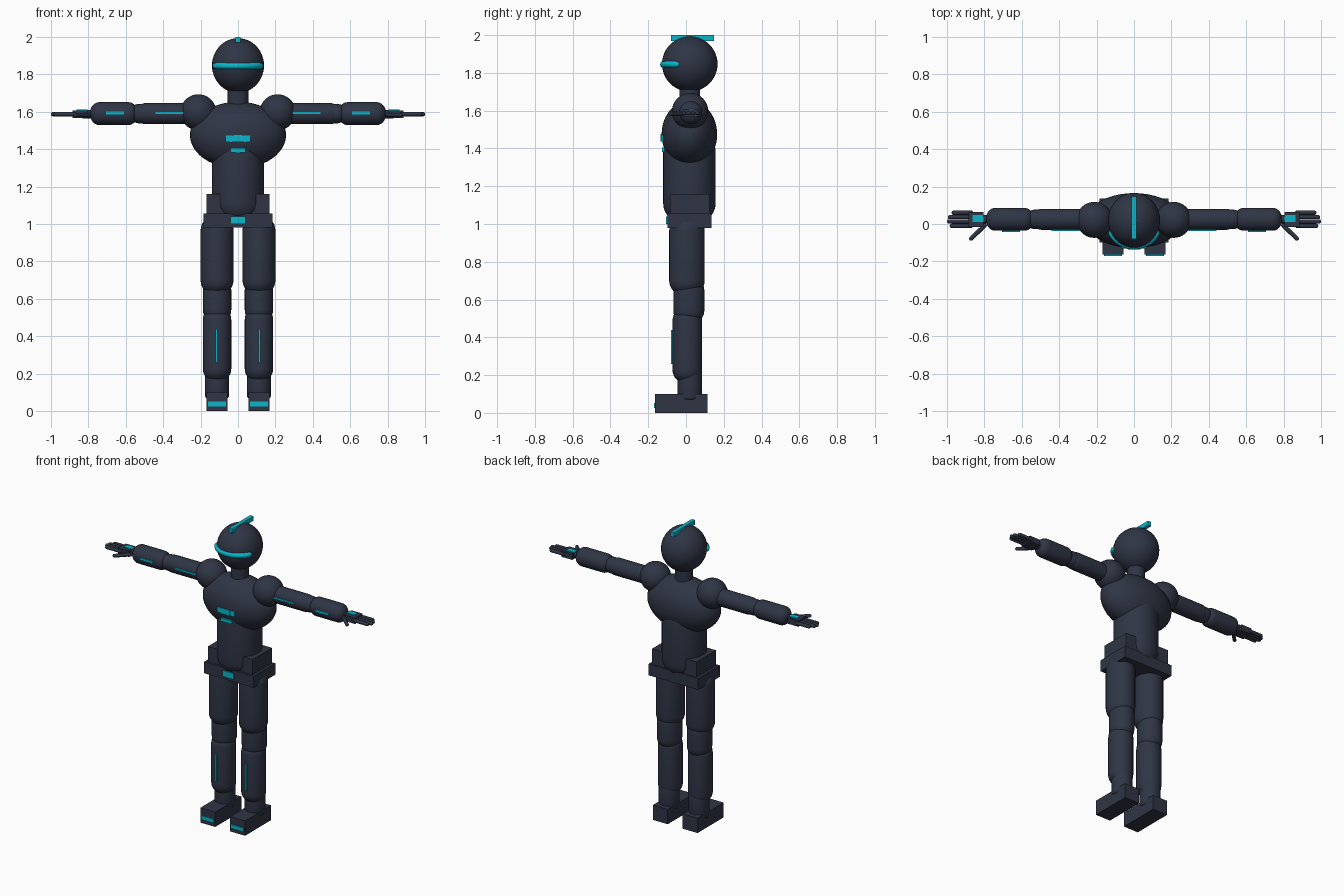
import bpy, bmesh, math
from mathutils import Vector

if "Cube" in bpy.data.objects:
    bpy.data.objects.remove(bpy.data.objects["Cube"])


def material(name, rgb):
    m = bpy.data.materials.new(name)
    m.diffuse_color = (*rgb, 1)
    m.use_nodes = True
    m.node_tree.nodes["Principled BSDF"].inputs["Base Color"].default_value = m.diffuse_color
    return m


NAVY = material("dark navy", (0.029, 0.036, 0.06))
CYAN = material("glow cyan", (0.003, 0.47, 0.6))


def finish(name, bm, mat, smooth=True):
    bmesh.ops.recalc_face_normals(bm, faces=bm.faces)
    me = bpy.data.meshes.new(name)
    bm.to_mesh(me)
    bm.free()
    me.materials.append(mat)
    ob = bpy.data.objects.new(name, me)
    bpy.context.collection.objects.link(ob)
    if smooth:
        bpy.ops.object.select_all(action='DESELECT')
        ob.select_set(True)
        bpy.context.view_layer.objects.active = ob
        bpy.ops.object.shade_smooth_by_angle(angle=math.radians(40))
    return ob


def box(name, lo, hi, mat=NAVY):
    lo, hi = Vector(lo), Vector(hi)
    bm = bmesh.new()
    bmesh.ops.create_cube(bm, size=1)
    bmesh.ops.scale(bm, vec=hi - lo, verts=bm.verts)
    bmesh.ops.translate(bm, vec=(lo + hi) / 2, verts=bm.verts)
    return finish(name, bm, mat, False)


def ball(name, centre, radii):
    bm = bmesh.new()
    bmesh.ops.create_uvsphere(bm, u_segments=40, v_segments=24, radius=1)
    bmesh.ops.scale(bm, vec=radii, verts=bm.verts)
    bmesh.ops.translate(bm, vec=centre, verts=bm.verts)
    return finish(name, bm, NAVY)


def tube(name, a, b, r, cap=None, seg=28, flat=1.0):
    """Rounded cylinder from tip a to tip b; cap is the depth of the domed ends."""
    a, b = Vector(a), Vector(b)
    length = (b - a).length
    cap = r if cap is None else cap
    if cap:
        steps = [i * math.pi / 16 for i in range(9)]
        prof = [(r * math.sin(t), cap * (1 - math.cos(t))) for t in steps]
        prof += [(x, length - z) for x, z in reversed(prof)]
    else:
        prof = [(0, 0), (r, 0), (r, length), (0, length)]
    bm = bmesh.new()
    vs = [bm.verts.new((x, 0, z)) for x, z in prof]
    es = [bm.edges.new(p) for p in zip(vs, vs[1:])]
    bmesh.ops.spin(bm, geom=vs + es, cent=(0, 0, 0), axis=(0, 0, 1),
                   angle=2 * math.pi, steps=seg)
    bmesh.ops.remove_doubles(bm, verts=bm.verts, dist=1e-5)
    bmesh.ops.scale(bm, vec=(1, flat, 1), verts=bm.verts)
    rot = (b - a).to_track_quat('Z', 'Y').to_matrix()
    bmesh.ops.rotate(bm, matrix=rot, verts=bm.verts)
    bmesh.ops.translate(bm, vec=a, verts=bm.verts)
    return finish(name, bm, NAVY)


# Head, neck and crest
ball("head", (0, 0.02, 1.847), (0.139, 0.147, 0.146))
tube("neck", (0, 0.02, 1.58), (0, 0.02, 1.75), 0.055, 0)
box("crest", (-0.013, -0.08, 1.97), (0.013, 0.148, 2.0), CYAN)

# Visor band bent around the face, with rounded tips
bm = bmesh.new()
rings = []
for i in range(-16, 17):
    t = i / 16
    ang = t * math.radians(67)
    r = 0.018 * max(0.05, 1 - abs(t) ** 16) ** 0.5
    ring = []
    for j in range(12):
        p = j * math.tau / 12
        d = 0.139 + r * math.cos(p)
        ring.append(bm.verts.new((d * math.sin(ang), 0.02 - d * math.cos(ang),
                                  1.845 + r * math.sin(p))))
    rings.append(ring)
for p, q in zip(rings, rings[1:]):
    for j in range(12):
        k = (j + 1) % 12
        bm.faces.new((p[j], p[k], q[k], q[j]))
bm.faces.new(rings[0])
bm.faces.new(rings[-1])
finish("visor", bm, CYAN)

# Torso
ball("chest", (0, 0.018, 1.475), (0.257, 0.147, 0.178))
tube("abdomen", (0, 0.018, 0.99), (0, 0.018, 1.5), 0.139, 0.12, 40)
box("hips", (-0.167, -0.083, 1.04), (0.167, 0.125, 1.16))
box("belt", (-0.185, -0.098, 0.98), (0.185, 0.135, 1.057))
box("belt_buckle", (-0.04, -0.107, 1.0), (0.04, -0.097, 1.04), CYAN)
box("chest_plate_wide", (-0.067, -0.131, 1.438), (0.067, -0.115, 1.474), CYAN)
box("chest_plate_core", (-0.032, -0.136, 1.438), (0.032, -0.128, 1.476), CYAN)
box("chest_plate_small", (-0.04, -0.128, 1.382), (0.04, -0.105, 1.405), CYAN)

AZ, AY = 1.59, 0.025  # arm axis
for s, side in ((-1, "right"), (1, "left")):
    def part(label):
        return side + "_" + label

    def plate(label, x0, x1, y0, y1, z0, z1, mat=CYAN):
        box(part(label), (min(s * x0, s * x1), y0, z0),
            (max(s * x0, s * x1), y1, z1), mat)

    # Arm
    ball(part("shoulder"), (s * 0.212, 0.022, 1.597), (0.096,) * 3)
    tube(part("upper_arm"), (s * 0.17, AY, AZ), (s * 0.545, AY, AZ), 0.056, 0.05)
    tube(part("elbow"), (s * 0.455, AY, AZ), (s * 0.58, AY, AZ), 0.052, 0.05)
    tube(part("forearm"), (s * 0.535, AY, AZ), (s * 0.792, AY, AZ), 0.061, 0.05)
    tube(part("wrist"), (s * 0.76, AY, 1.587), (s * 0.83, AY, 1.587), 0.022, 0)
    plate("upper_arm_stripe", 0.29, 0.44, -0.037, -0.025, 1.587, 1.599)
    plate("forearm_stripe", 0.61, 0.705, -0.042, -0.03, 1.584, 1.6)

    # Hand
    plate("palm", 0.805, 0.885, -0.015, 0.065, 1.567, 1.607, NAVY)
    plate("hand_light", 0.803, 0.862, 0.012, 0.048, 1.606, 1.612)
    for i, tip in enumerate((0.985, 1.0, 0.995, 0.975)):
        y = -0.01 + i * 0.0235
        tube(part("finger_%d" % (i + 1)), (s * 0.86, y, 1.587),
             (s * tip, y, 1.587), 0.0115, None, 12)
    tube(part("thumb"), (s * 0.79, 0.0, 1.583), (s * 0.878, -0.086, 1.583),
         0.0115, None, 12)

    # Leg
    x = s * 0.112
    tube(part("thigh"), (x, 0.005, 0.615), (x, 0.005, 1.05), 0.088, 0.085, 32, 1.07)
    tube(part("knee"), (x, 0.015, 0.47), (x, 0.015, 0.72), 0.076, 0.07, 32, 1.08)
    tube(part("shin"), (x, 0.007, 0.155), (x, 0.007, 0.56), 0.076, 0.07, 32, 1.03)
    tube(part("ankle"), (x, 0.02, 0.06), (x, 0.02, 0.27), 0.064, 0.02, 32)
    plate("shin_stripe", 0.109, 0.121, -0.08, -0.066, 0.26, 0.44)

    # Foot
    plate("foot", 0.056, 0.167, -0.163, 0.115, 0, 0.1, NAVY)
    plate("toe_light", 0.064, 0.159, -0.17, -0.162, 0.026, 0.052)
